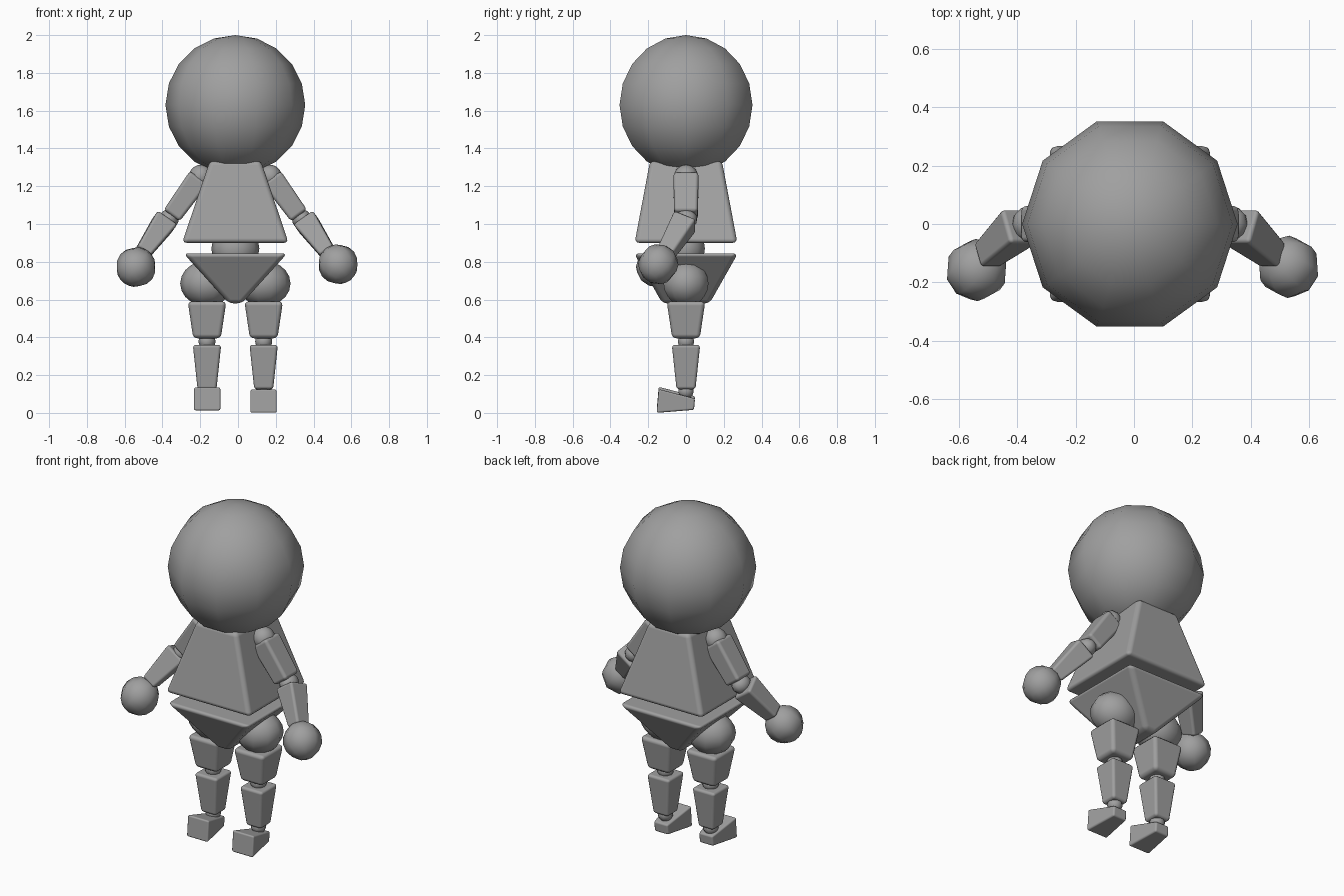
import bpy, bmesh, math
from mathutils import Vector, Matrix

if "Cube" in bpy.data.objects:
    bpy.data.objects.remove(bpy.data.objects["Cube"])

CX = -0.014  # centre line of the body

grey = bpy.data.materials.new("clay grey")
grey.diffuse_color = (0.35, 0.35, 0.35, 1)
grey.use_nodes = True
grey.node_tree.nodes["Principled BSDF"].inputs["Base Color"].default_value = grey.diffuse_color


def finish(bm, name):
    bmesh.ops.recalc_face_normals(bm, faces=bm.faces)
    mesh = bpy.data.meshes.new(name)
    bm.to_mesh(mesh)
    bm.free()
    for face in mesh.polygons:
        face.use_smooth = True
    mesh.materials.append(grey)
    obj = bpy.data.objects.new(name, mesh)
    bpy.context.collection.objects.link(obj)
    return obj


def frame(axis, ref):
    """Rotation whose local z follows the axis."""
    z = Vector(axis).normalized()
    x = Vector(ref).cross(z).normalized()
    return Matrix((x, z.cross(x), z)).transposed().to_4x4()


def taper(name, start, end, size0, size1, bevel, ref=(0, 1, 0)):
    """Rounded box running from start to end with a half size at each end."""
    start, end = Vector(start), Vector(end)
    rot = frame(end - start, ref)
    bm = bmesh.new()
    rings = []
    for centre, (hx, hy) in ((start, size0), (end, size1)):
        rings.append([bm.verts.new(centre + rot @ Vector((sx * hx, sy * hy, 0)))
                      for sx, sy in ((-1, -1), (1, -1), (1, 1), (-1, 1))])
    a, b = rings
    bm.faces.new(a[::-1])
    bm.faces.new(b)
    for i in range(4):
        j = (i + 1) % 4
        bm.faces.new((a[i], a[j], b[j], b[i]))
    obj = finish(bm, name)
    mod = obj.modifiers.new("rounded edges", 'BEVEL')
    mod.width = bevel
    mod.segments = 3
    mod.limit_method = 'NONE'
    mod.harden_normals = True


def ball(name, centre, radii, axis=(0, 0, 1), segments=10, rings=10):
    """Faceted sphere with a corner on its local x axis."""
    bm = bmesh.new()
    bmesh.ops.create_uvsphere(bm, u_segments=segments, v_segments=rings, radius=1)
    v = max(bm.verts, key=lambda p: math.hypot(p.co.x, p.co.y))
    turn = Matrix.Rotation(-math.atan2(v.co.y, v.co.x), 4, 'Z')
    bm.transform(Matrix.Translation(centre) @ frame(axis, (0, 1, 0))
                 @ Matrix.Diagonal((*radii, 1)) @ turn)
    finish(bm, name)


# Head and trunk
ball("head", (CX, 0, 1.63), (0.37, 0.37, 0.37))
taper("chest", (CX, 0, 0.90), (CX, 0, 1.335), (0.282, 0.272), (0.135, 0.19), 0.025)
ball("waist", (CX, 0, 0.87), (0.127, 0.105, 0.12))
taper("pelvis", (CX, 0, 0.58), (CX, 0, 0.845), (0.035, 0.125), (0.275, 0.275), 0.025)

for side, s, hand, lift in (("left", -1, (-0.54, -0.158, 0.772), 0.012),
                            ("right", 1, (0.53, -0.147, 0.787), 0.0)):
    def at(x, y, z):
        return Vector((CX + s * x, y, z))

    # Arm
    shoulder, elbow = at(0.185, 0, 1.25), at(0.352, 0, 1.025)
    wrist = at(0.492, -0.108, 0.845)
    ball(side + "_shoulder", shoulder, (0.062, 0.065, 0.065), elbow - shoulder)
    taper(side + "_upper_arm", at(0.192, 0, 1.245), at(0.337, 0, 1.045),
          (0.06, 0.067), (0.052, 0.062), 0.018)
    ball(side + "_elbow", elbow, (0.052, 0.06, 0.052), elbow - shoulder)
    taper(side + "_forearm", at(0.372, -0.005, 1.015), wrist,
          (0.064, 0.064), (0.042, 0.046), 0.015)
    ball(side + "_hand", hand, (0.107, 0.107, 0.107), elbow - wrist, 8, 8)

    # Leg
    ball(side + "_hip", at(0.152, 0, 0.685), (0.14, 0.125, 0.12))
    taper(side + "_thigh", at(0.15, 0, 0.395), at(0.15, 0, 0.59),
          (0.073, 0.073), (0.102, 0.102), 0.022)
    ball(side + "_knee", at(0.15, 0, 0.378), (0.045, 0.045, 0.045))
    taper(side + "_shin", at(0.15, 0, 0.125), at(0.15, 0, 0.36),
          (0.05, 0.05), (0.075, 0.075), 0.016)
    ball(side + "_ankle", at(0.15, 0, 0.115), (0.042, 0.042, 0.042))
    taper(side + "_foot", at(0.149, 0.045, 0.046 + lift), at(0.149, -0.15, 0.063 + lift),
          (0.045, 0.03), (0.071, 0.063), 0.01, (0, 0, 1))
